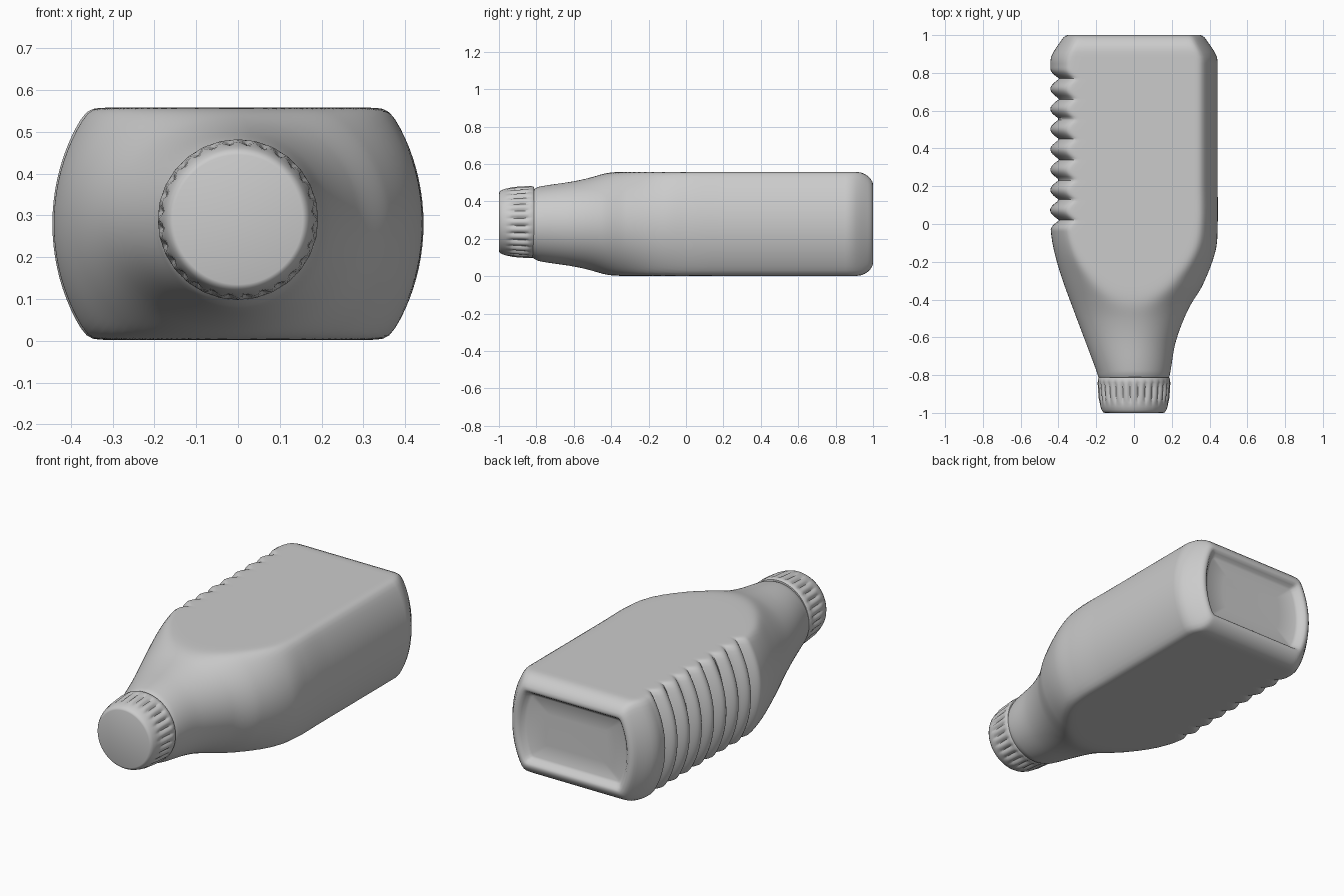
import bpy, bmesh, math

if "Cube" in bpy.data.objects:
    bpy.data.objects.remove(bpy.data.objects["Cube"])

ZC = 0.28      # height of the bottle axis
SEG = 112      # points per body ring


def curve(keys, y):
    """Smooth cubic interpolation through (y, value) keys."""
    if y <= keys[0][0]:
        return keys[0][1]
    if y >= keys[-1][0]:
        return keys[-1][1]
    i = max(k for k in range(len(keys) - 1) if keys[k][0] <= y)

    def slope(k):
        if k in (0, len(keys) - 1):
            return 0.0
        return (keys[k + 1][1] - keys[k - 1][1]) / (keys[k + 1][0] - keys[k - 1][0])
    (y0, v0), (y1, v1) = keys[i], keys[i + 1]
    h = y1 - y0
    t = (y - y0) / h
    return ((2*t**3 - 3*t*t + 1) * v0 + (t**3 - 2*t*t + t) * h * slope(i)
            + (3*t*t - 2*t**3) * v1 + (t**3 - t*t) * h * slope(i + 1))


def loft(name, rings, angle):
    """Skin a list of point rings and close both ends."""
    bm = bmesh.new()
    rows = [[bm.verts.new(p) for p in ring] for ring in rings]
    n = len(rows[0])
    for a, b in zip(rows, rows[1:]):
        for i in range(n):
            bm.faces.new((a[i], a[(i + 1) % n], b[(i + 1) % n], b[i]))
    bm.faces.new(rows[0])
    bm.faces.new(rows[-1])
    bmesh.ops.recalc_face_normals(bm, faces=bm.faces)
    mesh = bpy.data.meshes.new(name)
    bm.to_mesh(mesh)
    bm.free()
    obj = bpy.data.objects.new(name, mesh)
    bpy.context.collection.objects.link(obj)
    bpy.context.view_layer.objects.active = obj
    obj.select_set(True)
    bpy.ops.object.shade_smooth_by_angle(angle=math.radians(angle))
    obj.select_set(False)
    return obj


# Body outline: left and right half widths, and half height before flattening
LEFT = [(-0.84, 0.17), (-0.81, 0.188), (-0.78, 0.198), (-0.62, 0.258), (-0.45, 0.322),
        (-0.27, 0.387), (-0.12, 0.428), (0.0, 0.443), (0.2, 0.443)]
RIGHT = [(-0.84, 0.17), (-0.81, 0.186), (-0.78, 0.193), (-0.62, 0.222), (-0.45, 0.288),
         (-0.32, 0.365), (-0.14, 0.432), (0.0, 0.443), (0.2, 0.443)]
HEIGHT = [(-0.84, 0.17), (-0.81, 0.188), (-0.78, 0.2), (-0.6, 0.228), (-0.5, 0.252),
          (-0.42, 0.284), (-0.3, 0.345), (-0.15, 0.425), (0.0, 0.468), (0.2, 0.468)]
FLAT = 0.278


def rib(y):
    """Depth of the grip grooves on the left side."""
    first, pitch, count = 0.02, 0.107, 8
    if not first - pitch / 2 < y < first + pitch * (count - 0.5):
        return 0.0
    return 0.048 * (1 - abs(math.sin(math.pi * (y - first) / pitch)))


def body_ring(y, dx=0.0, dz=0.0, at=None):
    left = curve(LEFT, y) - rib(y) - dx
    right = curve(RIGHT, y) - dx
    b, c = curve(HEIGHT, y) - dz, FLAT - dz
    ring = []
    for i in range(SEG):
        a = 2 * math.pi * i / SEG
        x = math.cos(a) * (right if math.cos(a) > 0 else left)
        z = b * math.sin(a)
        z /= (1 + abs(z / c) ** 22) ** (1 / 22)     # flatten top and bottom
        ring.append((x, y if at is None else at, ZC + z))
    return ring


rings = [body_ring(-0.84 + 0.01 * i) for i in range(171)]
# Rounded base with a recessed panel: (y, side inset, top inset)
for y, dx, dz in [(0.885, 0.004, 0), (0.91, 0.016, 0), (0.935, 0.032, 0.003),
                  (0.955, 0.046, 0.011), (0.972, 0.058, 0.022), (0.986, 0.068, 0.036),
                  (0.996, 0.079, 0.052), (1.0, 0.092, 0.066), (0.997, 0.104, 0.078),
                  (0.985, 0.116, 0.088), (0.97, 0.128, 0.098), (0.963, 0.142, 0.11),
                  (0.961, 0.25, 0.19)]:
    rings.append(body_ring(y, dx, dz))
loft("bottle_body", rings, 50)

# Screw cap with grip flutes: (y, radius, flute depth)
CAP = [(-1.0, 0.155, 0), (-0.997, 0.163, 0), (-0.985, 0.171, 0), (-0.965, 0.178, 0),
       (-0.945, 0.182, 0.002), (-0.93, 0.186, 0.010), (-0.90, 0.189, 0.011),
       (-0.87, 0.191, 0.011), (-0.85, 0.192, 0.009), (-0.838, 0.192, 0.002),
       (-0.82, 0.191, 0), (-0.812, 0.186, 0), (-0.81, 0.16, 0)]
FLUTES, PER = 28, 8
cap_rings = []
for y, r, depth in CAP:
    ring = []
    for i in range(FLUTES * PER):
        a = 2 * math.pi * i / (FLUTES * PER)
        rr = r - depth * (1 - abs(math.cos(FLUTES * a / 2)))
        ring.append((rr * math.cos(a), y, 0.29 + rr * math.sin(a)))
    cap_rings.append(ring)
loft("screw_cap", cap_rings, 50)
